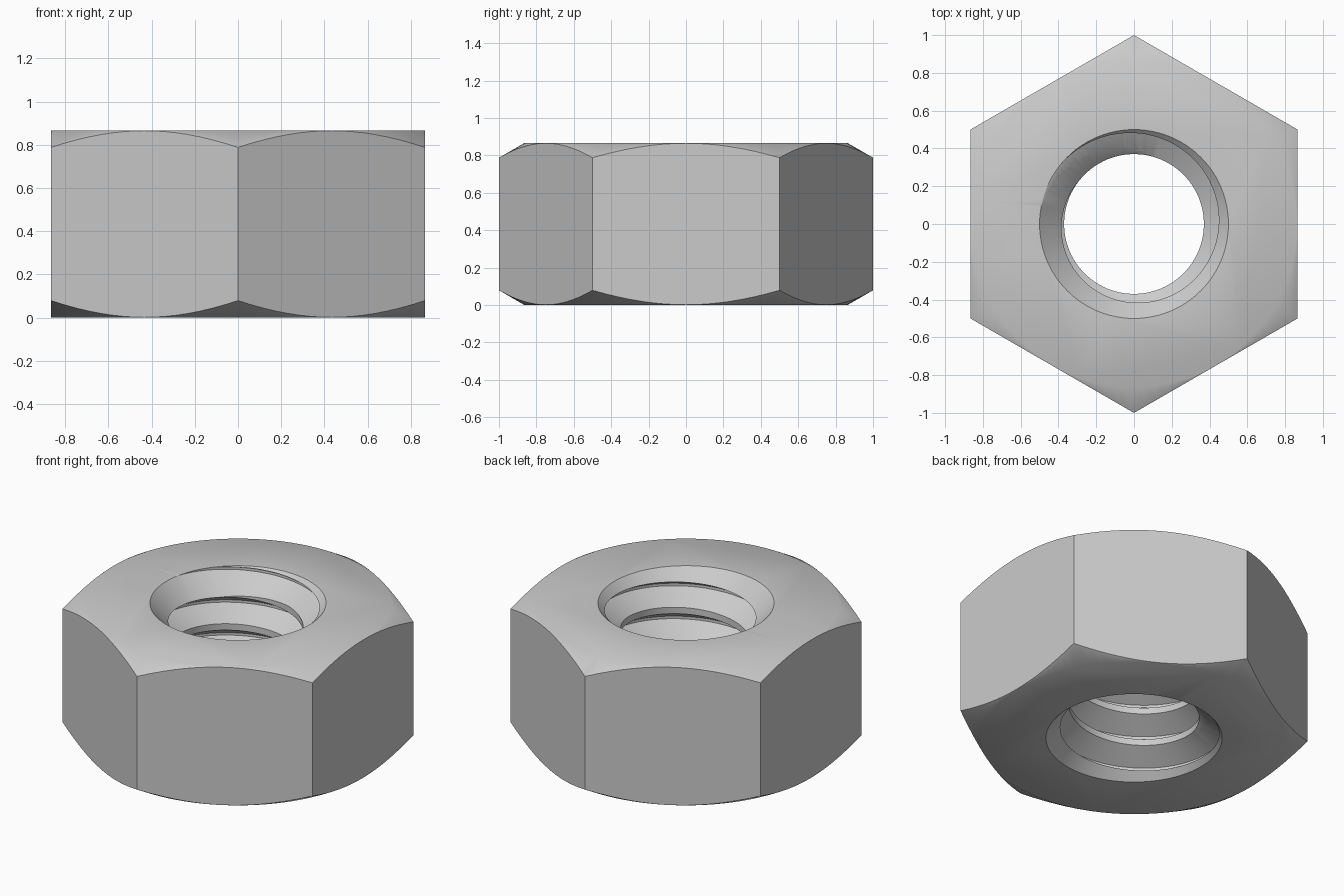
import bpy
import bmesh
from math import cos, sin, pi, radians, tan

cube = bpy.data.objects.get("Cube")
if cube:
    bpy.data.objects.remove(cube, do_unlink=True)

HEIGHT = 0.866
CHAMFER_R = 0.864                 # where the outer chamfer meets the flat ends
BORE_R, ROOT_R = 0.37, 0.50       # thread crest and thread root
PITCH, CREST, ROOT = 0.206, 0.04, 0.016
STEPS, TURNS = 96, 8

steel = bpy.data.materials.new("grey steel")
steel.use_nodes = True
colour = (0.6, 0.6, 0.6, 1)
steel.diffuse_color = colour
steel.node_tree.nodes["Principled BSDF"].inputs["Base Color"].default_value = colour


def finish(bm, name):
    bmesh.ops.recalc_face_normals(bm, faces=bm.faces)
    mesh = bpy.data.meshes.new(name)
    bm.to_mesh(mesh)
    bm.free()
    mesh.materials.append(steel)
    obj = bpy.data.objects.new(name, mesh)
    bpy.context.collection.objects.link(obj)
    return obj


def lathe(name, profile, sides, start=0):
    """Closed solid of revolution from (radius, z) points."""
    bm = bmesh.new()
    rings = []
    for r, z in profile:
        angles = [start + 2 * pi * i / sides for i in range(sides)]
        rings.append([bm.verts.new((r * cos(a), r * sin(a), z)) for a in angles])
    for low, high in zip(rings, rings[1:]):
        for i in range(sides):
            j = (i + 1) % sides
            bm.faces.new((low[i], low[j], high[j], high[i]))
    bm.faces.new(rings[0])
    bm.faces.new(rings[-1])
    return finish(bm, name)


def thread_core(name):
    """Solid right-handed screw that cuts the bore and its thread."""
    flank = (PITCH - CREST - ROOT) / 2
    tooth = [(BORE_R, 0), (BORE_R, CREST),
             (ROOT_R, CREST + flank), (ROOT_R, CREST + flank + ROOT)]
    base = 0.726 - PITCH * (125 / 360 + 5)
    bm = bmesh.new()
    columns = []
    for i in range(STEPS + 1):
        a = 2 * pi * i / STEPS
        column = []
        for k in range(TURNS * 4 + 1):
            r, z = tooth[k % 4]
            z += base + PITCH * (k // 4 + i / STEPS)
            column.append(bm.verts.new((r * cos(a), r * sin(a), z)))
        columns.append(column)
    for left, right in zip(columns, columns[1:]):
        for k in range(TURNS * 4):
            bm.faces.new((left[k], right[k], right[k + 1], left[k + 1]))
    bmesh.ops.remove_doubles(bm, verts=bm.verts, dist=1e-5)
    # close both open ends with a fan
    tips = [bm.verts.new((0, 0, z)) for z in (base - 0.3, base + PITCH * (TURNS + 1) + 0.3)]
    for edge in [e for e in bm.edges if e.is_boundary]:
        middle = (edge.verts[0].co.z + edge.verts[1].co.z) / 2
        bm.faces.new((*edge.verts, tips[middle > HEIGHT / 2]))
    return finish(bm, name)


def combine(obj, tool, operation):
    mod = obj.modifiers.new(tool.name, "BOOLEAN")
    mod.object, mod.operation, mod.solver = tool, operation, "EXACT"
    bpy.context.view_layer.objects.active = obj
    bpy.ops.object.modifier_apply(modifier=mod.name)
    bpy.data.objects.remove(tool, do_unlink=True)


# hexagonal body with points at the front and back
nut = lathe("hex_nut", [(1, -0.1), (1, HEIGHT + 0.1)], 6, pi / 2)

# rounded-off corners at both ends
rise = 0.2 * tan(radians(30))
combine(nut, lathe("chamfer", [(CHAMFER_R, 0), (CHAMFER_R + 0.2, rise),
                               (CHAMFER_R + 0.2, HEIGHT - rise), (CHAMFER_R, HEIGHT)],
                   STEPS), "INTERSECT")

# threaded bore, then a countersink at each end
combine(nut, thread_core("thread"), "DIFFERENCE")
combine(nut, lathe("countersink", [(0.6, -0.1), (0.3, 0.2), (0.3, HEIGHT - 0.2),
                                   (0.6, HEIGHT + 0.1)], STEPS), "DIFFERENCE")

bpy.ops.object.select_all(action="DESELECT")
nut.select_set(True)
bpy.context.view_layer.objects.active = nut
bpy.ops.object.shade_smooth_by_angle(angle=radians(35))
